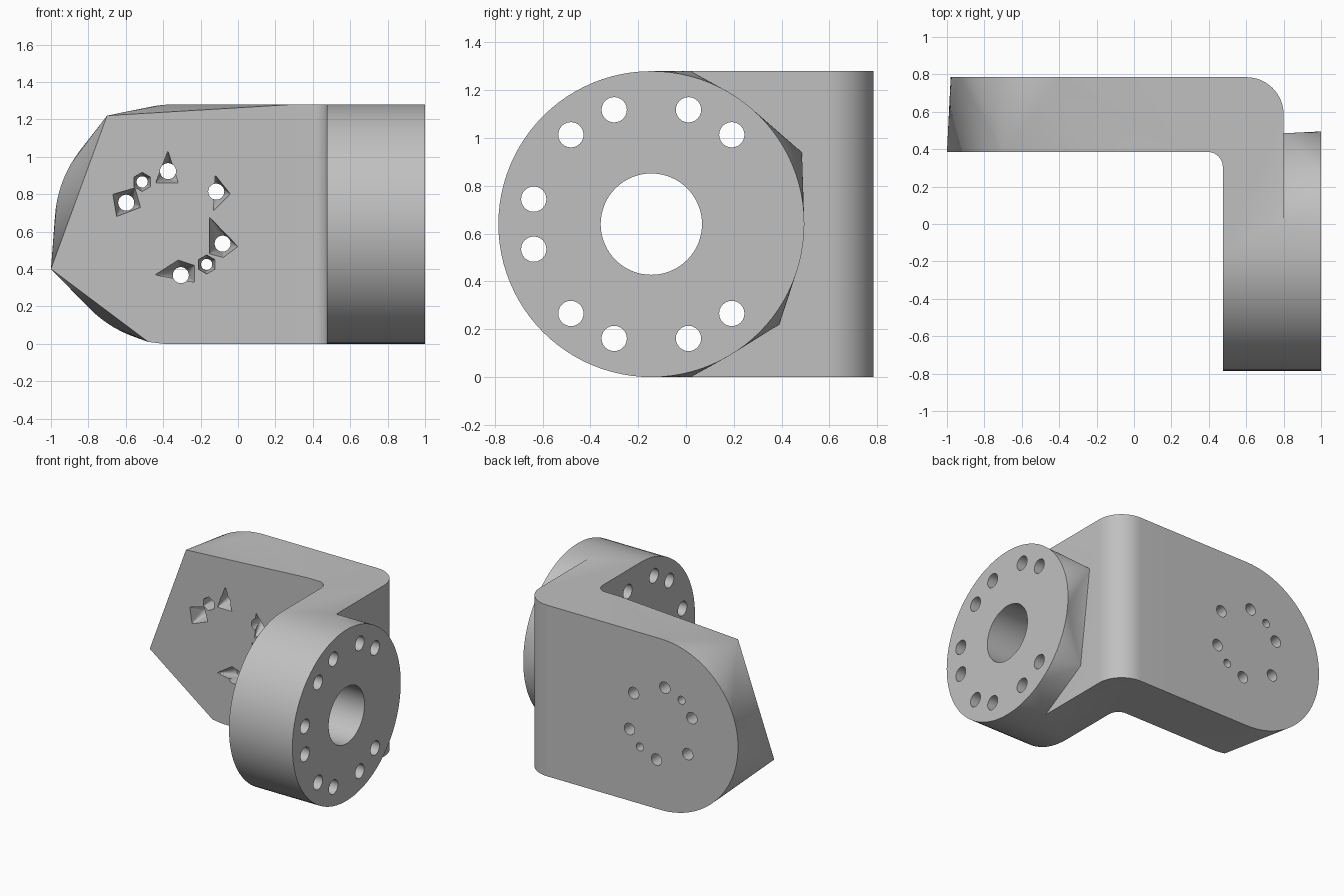
import bpy, bmesh
from math import sin, cos, radians
from mathutils import Vector

cube = bpy.data.objects.get("Cube")
if cube:
    bpy.data.objects.remove(cube, do_unlink=True)

grey = bpy.data.materials.new("plain grey")
grey.use_nodes = True
colour = (0.53, 0.53, 0.53, 1)
grey.diffuse_color = colour
grey.node_tree.nodes["Principled BSDF"].inputs["Base Color"].default_value = colour

R = 0.64                # shared radius of both rounded ends
MID = 0.64              # height of both hole circles
HUB_Y = -0.145          # hub centre
PLATE_X = -0.34         # plate hole circle centre
FRONT, BACK = 0.385, 0.785
INNER, OUTER = 0.475, 0.8


def arc(cx, cy, r, start, end, n):
    steps = [radians(start + (end - start) * i / n) for i in range(n + 1)]
    return [(cx + r * cos(a), cy + r * sin(a)) for a in steps]


def on_x(points, x):
    return [(x, p, q) for p, q in points]


def on_y(points, y):
    return [(p, y, q) for p, q in points]


def finish(bm, name):
    bmesh.ops.recalc_face_normals(bm, faces=bm.faces[:])
    mesh = bpy.data.meshes.new(name)
    bm.to_mesh(mesh)
    bm.free()
    mesh.materials.append(grey)
    obj = bpy.data.objects.new(name, mesh)
    bpy.context.collection.objects.link(obj)
    return obj


def hull(name, points):
    """Solid wrapped tightly around a set of points."""
    bm = bmesh.new()
    for p in points:
        bm.verts.new(p)
    bmesh.ops.remove_doubles(bm, verts=bm.verts[:], dist=0.0001)
    bmesh.ops.convex_hull(bm, input=bm.verts[:])
    bmesh.ops.delete(bm, geom=[v for v in bm.verts if not v.link_faces], context="VERTS")
    bmesh.ops.dissolve_limit(bm, angle_limit=0.002, verts=bm.verts[:], edges=bm.edges[:])
    return finish(bm, name)


def combine(target, tool, operation):
    mod = target.modifiers.new("combine", "BOOLEAN")
    mod.operation = operation
    mod.solver = "EXACT"
    mod.object = tool
    bpy.context.view_layer.objects.active = target
    bpy.ops.object.modifier_apply(modifier=mod.name)
    bpy.data.objects.remove(tool, do_unlink=True)


# Bent corner: filleted profile extruded upward
START = 0.3
profile = [(START, BACK)] + arc(0.6, 0.585, 0.2, 90, 0, 16)
profile += [(OUTER, HUB_Y), (INNER, HUB_Y)]
profile += arc(0.395, 0.305, 0.08, 0, 90, 10) + [(START, FRONT)]
bm = bmesh.new()
base = bm.faces.new([bm.verts.new((x, y, 0)) for x, y in profile])
up = bmesh.ops.extrude_face_region(bm, geom=[base])["geom"]
bmesh.ops.translate(bm, vec=Vector((0, 0, 2 * R)),
                    verts=[g for g in up if isinstance(g, bmesh.types.BMVert)])
bracket = finish(bm, "bracket")

# Back plate: round at the rear, faceted at the front
plate_end = on_y(arc(PLATE_X, MID, R, 90, 270, 48), BACK)
plate_end += on_y([(-0.7, 1.22), (-1, 0.4), (-0.48, 0.01), (-0.4, 0)], FRONT)
plate_end += [(START, y, z) for y in (FRONT, BACK) for z in (0, 2 * R)]
combine(bracket, hull("back_plate", plate_end), "UNION")

# Hub: full disc outside, half disc inside, pointed corners at its root
hub = on_x(arc(HUB_Y, MID, R, 0, 360, 96), 1.0)
hub += on_x(arc(HUB_Y, MID, R, 90, 270, 48), INNER)
hub += on_x([(0.485, 0.94), (0.39, 0.22), (0.02, 2 * R), (0.02, 0)], OUTER)
combine(bracket, hull("hub", hub), "UNION")


# Hub bore and paired bolt holes
def hub_hole(y, z, r, sides):
    ring = arc(y, z, r, 0, 360, sides)
    combine(bracket, hull("hub_cutter", on_x(ring, 0.3) + on_x(ring, 1.2)), "DIFFERENCE")


hub_hole(HUB_Y, MID, 0.212, 64)
for k in range(1, 6):
    for offset in (-12, 12):
        a = radians(60 * k + offset)
        hub_hole(HUB_Y + 0.503 * cos(a), MID + 0.503 * sin(a), 0.053, 24)

# Plate holes: round at the rear, opening into angular pockets at the front
pockets = {
    157: [(-0.67, 0.8), (-0.55, 0.835), (-0.52, 0.73), (-0.65, 0.68)],
    97: [(-0.375, 1.03), (-0.44, 0.86), (-0.32, 0.86)],
    37: [(-0.12, 0.9), (-0.04, 0.8), (-0.13, 0.71)],
    -23: [(-0.155, 0.68), (-0.09, 0.61), (0, 0.52), (-0.08, 0.46), (-0.155, 0.48)],
    -83: [(-0.445, 0.37), (-0.32, 0.45), (-0.23, 0.42), (-0.23, 0.33)],
    217: None,
    128: "hexagon",
    308: "hexagon",
}
for angle, mouth in pockets.items():
    a = radians(angle)
    x, z = PLATE_X + 0.28 * cos(a), MID + 0.005 + 0.28 * sin(a)
    small = mouth == "hexagon"
    ring = arc(x, z, 0.03 if small else 0.043, 0, 360, 24)
    depth = 0.3 if mouth else 0.46
    combine(bracket, hull("plate_cutter", on_y(ring, depth) + on_y(ring, 0.9)), "DIFFERENCE")
    if mouth:
        shape = arc(x, z, 0.052, 30, 390, 6) if small else mouth
        pocket = on_y(shape, FRONT - 0.005) + on_y(ring, FRONT + 0.1)
        combine(bracket, hull("pocket_cutter", pocket), "DIFFERENCE")

# Smooth the round walls, keep the edges crisp
bpy.ops.object.select_all(action="DESELECT")
bracket.select_set(True)
bpy.context.view_layer.objects.active = bracket
bpy.ops.object.shade_smooth_by_angle(angle=radians(30))
